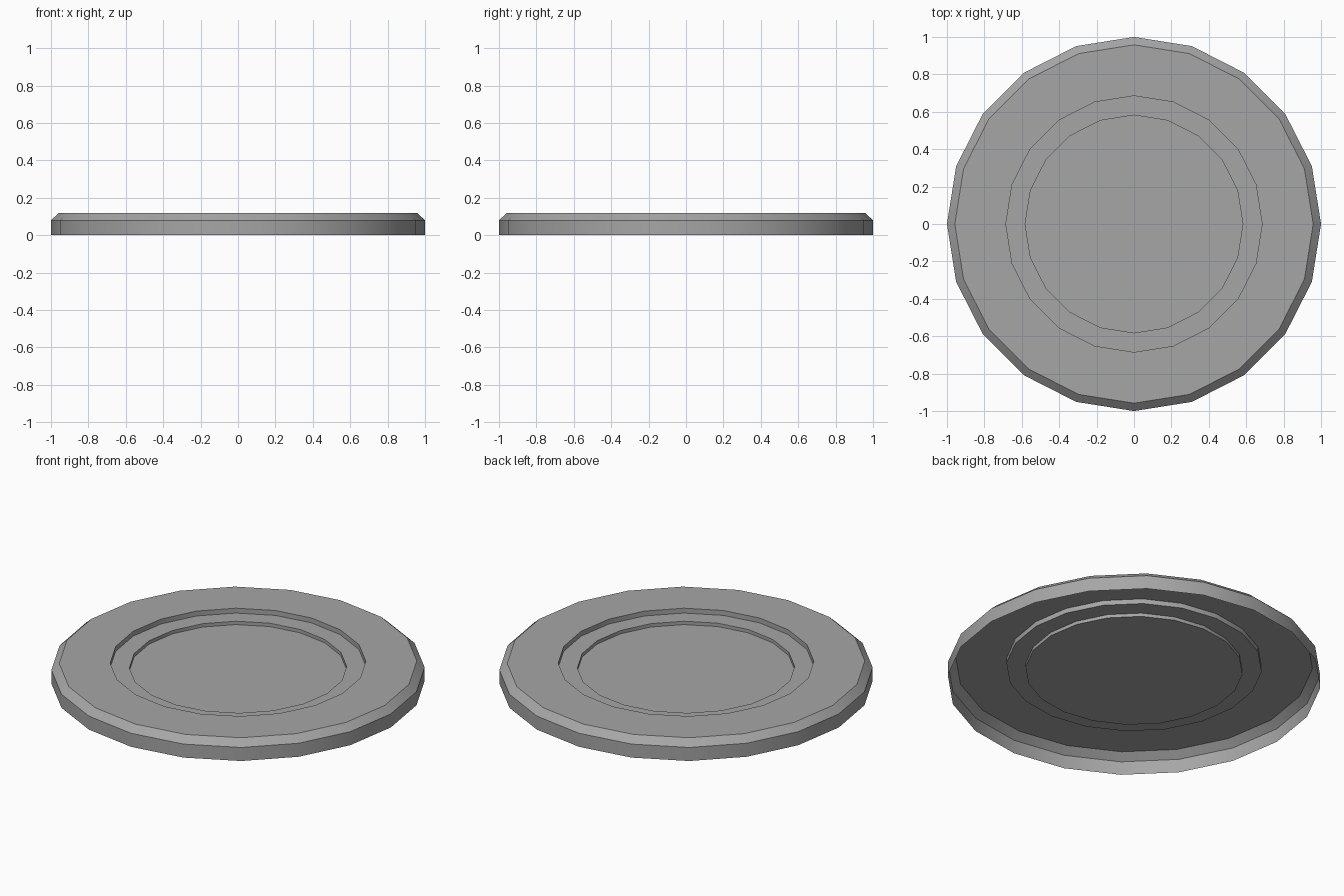
import bpy
import bmesh
import math

cube = bpy.data.objects.get("Cube")
if cube:
    bpy.data.objects.remove(cube, do_unlink=True)

SIDES = 20

# Material
grey = bpy.data.materials.new("plain grey")
grey.use_nodes = True
colour = (0.38, 0.38, 0.38, 1)
grey.diffuse_color = colour
grey.node_tree.nodes["Principled BSDF"].inputs["Base Color"].default_value = colour

# Open-bottomed shell: radius and height from the rim foot to the sunken floor
profile = [
    (1.0, 0.0),      # rim foot
    (1.0, 0.08),     # rim top
    (0.958, 0.118),  # chamfer
    (0.685, 0.118),  # outer flat
    (0.685, 0.089),  # first step down
    (0.582, 0.089),  # step tread
    (0.582, 0.069),  # second step down
]

bm = bmesh.new()
rings = []
for radius, z in profile:
    angles = [2 * math.pi * i / SIDES for i in range(SIDES)]
    rings.append([bm.verts.new((radius * math.cos(a), radius * math.sin(a), z))
                  for a in angles])

for low, high in zip(rings, rings[1:]):
    for i in range(SIDES):
        j = (i + 1) % SIDES
        bm.faces.new((low[i], low[j], high[j], high[i]))

# Sunken floor
bm.faces.new(rings[-1])

mesh = bpy.data.meshes.new("stepped_disc")
bm.to_mesh(mesh)
bm.free()
mesh.materials.append(grey)

disc = bpy.data.objects.new("stepped_disc", mesh)
bpy.context.collection.objects.link(disc)

# Round sides shade smoothly, steps and chamfer stay crisp
bpy.ops.object.select_all(action="DESELECT")
disc.select_set(True)
bpy.context.view_layer.objects.active = disc
bpy.ops.object.shade_smooth_by_angle(angle=math.radians(30))
